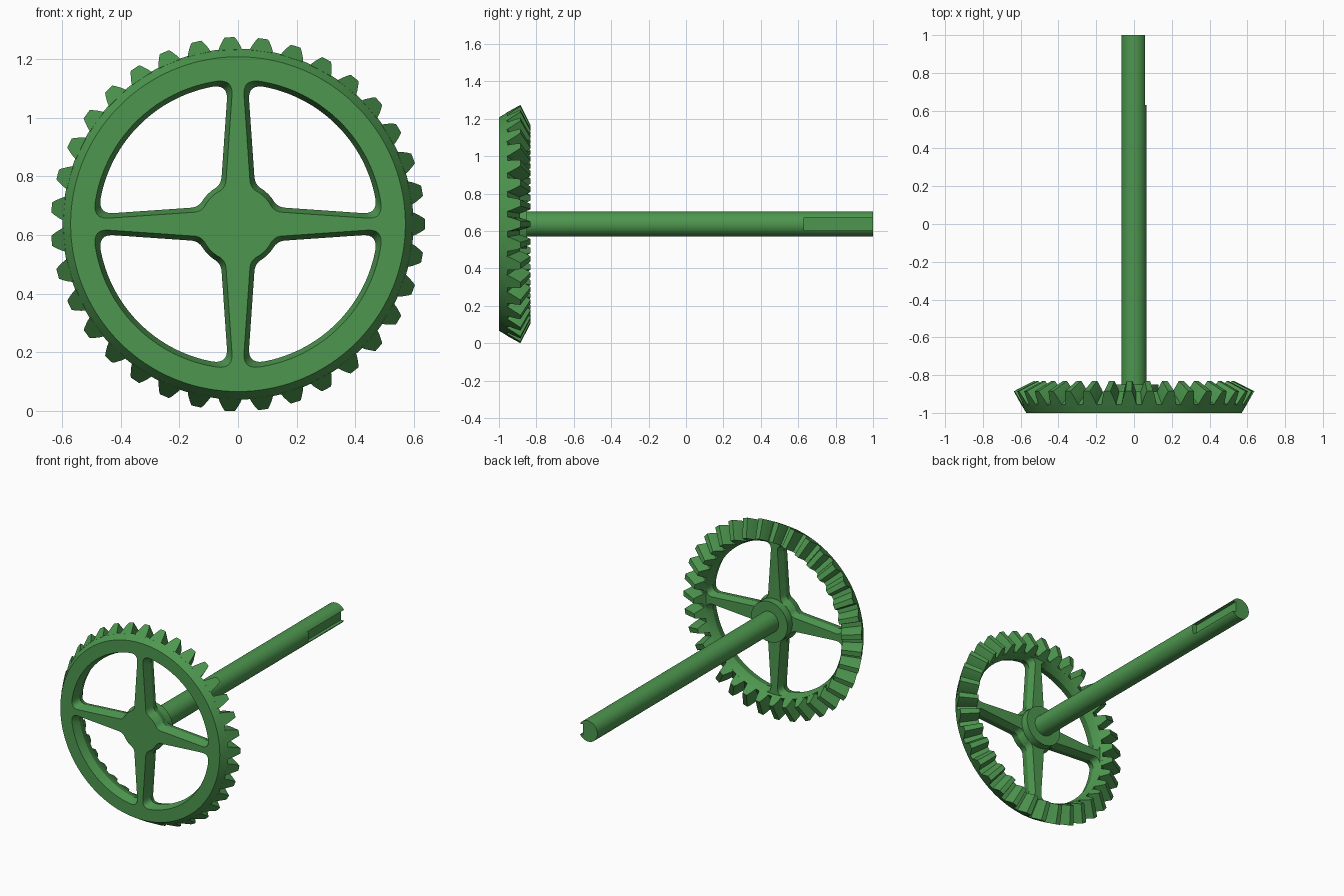
import bpy, bmesh, math

if "Cube" in bpy.data.objects:
    bpy.data.objects.remove(bpy.data.objects["Cube"])

ZC = 0.637                      # height of the shaft axis
TEETH = 35
M = 0.0354                      # tooth module
PITCH_R, PITCH_Y, APEX_Y = 0.6195, -0.916, -0.562
CONE = math.radians(60.26)

green = bpy.data.materials.new("green")
green.diffuse_color = (0.075, 0.31, 0.078, 1)
green.use_nodes = True
green.node_tree.nodes["Principled BSDF"].inputs["Base Color"].default_value = green.diffuse_color


def finish(name, bm):
    bmesh.ops.recalc_face_normals(bm, faces=bm.faces)
    mesh = bpy.data.meshes.new(name)
    bm.to_mesh(mesh)
    bm.free()
    mesh.materials.append(green)
    ob = bpy.data.objects.new(name, mesh)
    bpy.context.collection.objects.link(ob)
    return ob


def activate(ob):
    bpy.ops.object.select_all(action='DESELECT')
    ob.select_set(True)
    bpy.context.view_layer.objects.active = ob


def smooth(ob, angle=25):
    activate(ob)
    bpy.ops.object.shade_smooth_by_angle(angle=math.radians(angle))


def loft(bm, rings):
    """Join equal closed rings of points and cap both ends."""
    loops = [[bm.verts.new(p) for p in ring] for ring in rings]
    n = len(loops[0])
    for a, b in zip(loops, loops[1:]):
        for i in range(n):
            j = (i + 1) % n
            bm.faces.new((a[i], a[j], b[j], b[i]))
    bm.faces.new(loops[0])
    bm.faces.new(loops[-1][::-1])


def turned(name, profile, segments):
    """Solid of revolution around the shaft axis from (radius, y) points."""
    bm = bmesh.new()
    loft(bm, [[(r * math.cos(2 * math.pi * i / segments), y,
                ZC + r * math.sin(2 * math.pi * i / segments))
               for i in range(segments)] for r, y in profile])
    return finish(name, bm)


def cut(ob, cutter):
    mod = ob.modifiers.new("cut", 'BOOLEAN')
    mod.operation, mod.solver, mod.object = 'DIFFERENCE', 'EXACT', cutter
    cutter.hide_render = True
    activate(ob)
    bpy.ops.object.modifier_apply(modifier=mod.name)
    bpy.data.objects.remove(cutter)


def window_outline(o):
    """Rounded opening between two spokes, grown outwards by o."""
    rim, hub = 0.476 + o, 0.145 - o

    def half(x):
        return 0.067 - 0.0693 * x - o

    def polar(r, a):
        return (r * math.cos(a), r * math.sin(a))

    def round_corner(a, c, b, n=8):
        return [tuple((1 - t) ** 2 * a[k] + 2 * t * (1 - t) * c[k] + t * t * b[k]
                      for k in (0, 1)) for t in (i / n for i in range(n + 1))]

    a_rim, a_hub = math.asin(half(rim) / rim), math.asin(half(hub) / hub)
    d_rim, d_hub = 0.052, 0.03
    c_rim, c_hub = polar(rim, a_rim), polar(hub, a_hub)
    p_rim = (c_rim[0] - d_rim, half(c_rim[0] - d_rim))
    p_hub = (c_hub[0] + d_hub, half(c_hub[0] + d_hub))
    s_rim, s_hub = a_rim + d_rim / rim, a_hub + d_hub / hub

    # lower half, from the middle of the hub arc to the middle of the rim arc
    q = math.pi / 4
    pts = [polar(hub, q + (s_hub - q) * i / 5) for i in range(5)]
    pts += round_corner(polar(hub, s_hub), c_hub, p_hub)
    pts += round_corner(p_rim, c_rim, polar(rim, s_rim))
    pts += [polar(rim, s_rim + (q - s_rim) * i / 16) for i in range(1, 17)]
    # the other half mirrors across the diagonal
    return pts + [(y, x) for x, y in pts[-2:0:-1]]


# Wheel body: rim, web and root cone of the teeth
k = 0.83                        # inner tooth end, scaled towards the cone apex


def cone_point(a, s):
    r = PITCH_R + a * math.cos(CONE)
    y = PITCH_Y + a * math.sin(CONE)
    return r * s, APEX_Y + (y - APEX_Y) * s


wheel = turned("wheel", [(0.02, -1), (0.57, -1), cone_point(-1.25 * M, 1),
                         cone_point(-1.25 * M, k), (0.488, -0.9), (0.02, -0.9)], TEETH * 4)

# Four spoke openings, drafted from both sides
bm = bmesh.new()
for q in range(4):
    c, s = round(math.cos(q * math.pi / 2)), round(math.sin(q * math.pi / 2))
    loft(bm, [[(x * c - z * s, y, ZC + x * s + z * c) for x, z in window_outline(o)]
              for y, o in ((-1.01, 0.019), (-0.945, 0.0), (-0.88, 0.019))])
cut(wheel, finish("opening_cutter", bm))
smooth(wheel)

# Bevel teeth, tapering towards the cone apex
flank = [(-1.45, 1.13), (-1.25, 1.1), (-0.6, 0.97), (0, 0.8), (0.5, 0.66), (1, 0.48)]
section = [(-w * M, a * M) for a, w in flank] + [(w * M, a * M) for a, w in flank[::-1]]
bm = bmesh.new()
for t in range(TEETH):
    ang = 2 * math.pi * t / TEETH
    rings = []
    for s in (1, k):
        ring = []
        for w, a in section:
            r, y = cone_point(a, s)
            ring.append((r * math.cos(ang) - w * s * math.sin(ang), y,
                         ZC + r * math.sin(ang) + w * s * math.cos(ang)))
        rings.append(ring)
    loft(bm, rings)
smooth(finish("teeth", bm))

# Hub boss behind the spokes
smooth(turned("hub", [(0.13, -0.94), (0.13, -0.85), (0.03, -0.85)], 64))
# Plug closing the wheel centre flush with the front
turned("hub_plug", [(0.021, -1), (0.021, -0.9)], 32)

# Shaft with a keyway at its far end
shaft = turned("shaft", [(0.067, -0.93), (0.067, 1)], 64)
bm = bmesh.new()
loft(bm, [[(x, y, ZC + z) for x, z in ((0.035, -0.035), (0.1, -0.035),
                                      (0.1, 0.035), (0.035, 0.035))]
          for y in (0.63, 1.05)])
cut(shaft, finish("keyway_cutter", bm))
smooth(shaft)
